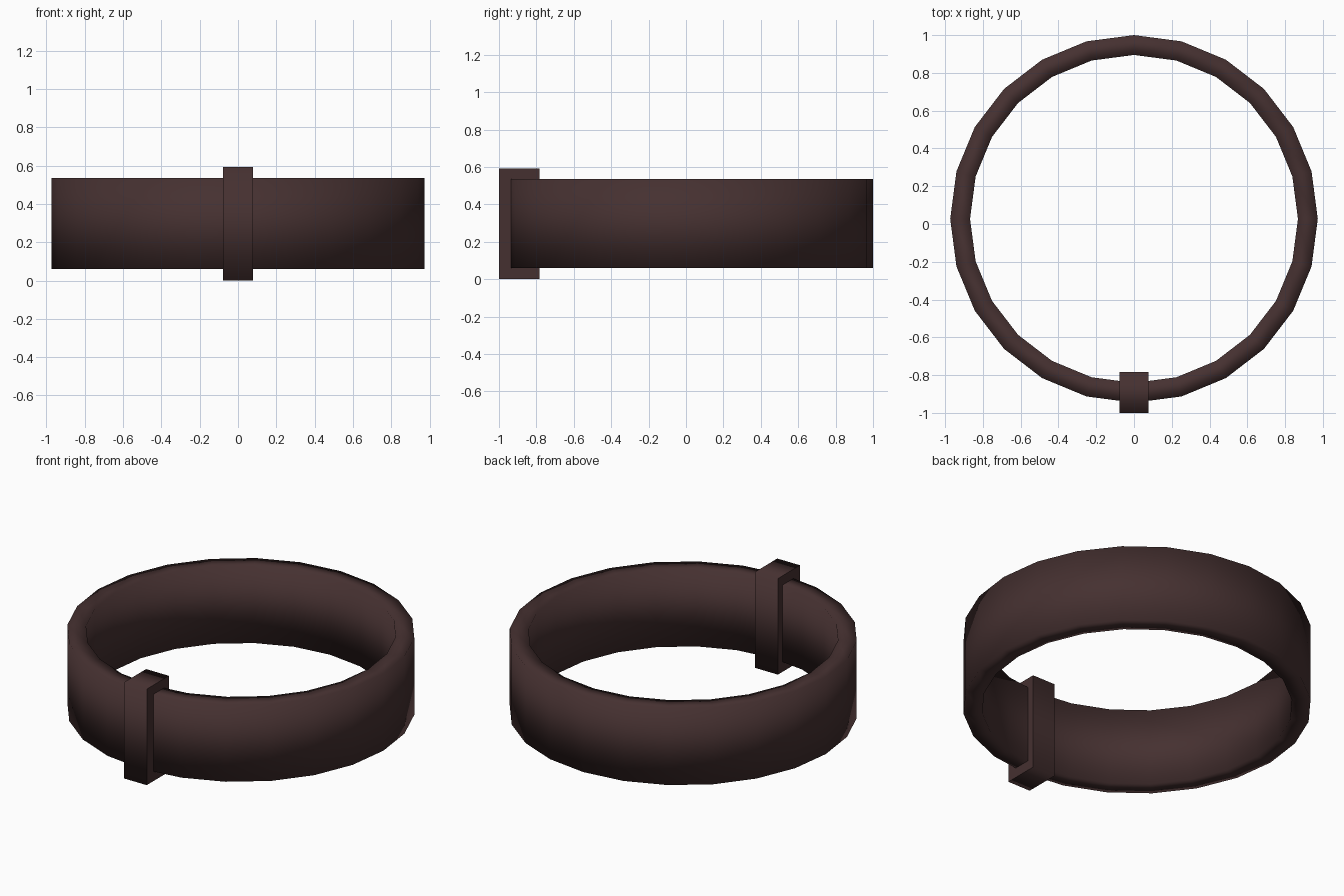
import bpy, bmesh, math

if "Cube" in bpy.data.objects:
    bpy.data.objects.remove(bpy.data.objects["Cube"])

mat = bpy.data.materials.new("dark brown")
mat.diffuse_color = (0.06, 0.03, 0.03, 1)
mat.use_nodes = True
mat.node_tree.nodes["Principled BSDF"].inputs["Base Color"].default_value = mat.diffuse_color


def add_object(name, bm):
    bmesh.ops.recalc_face_normals(bm, faces=bm.faces)
    for f in bm.faces:
        f.smooth = True
    mesh = bpy.data.meshes.new(name)
    bm.to_mesh(mesh)
    bm.free()
    mesh.materials.append(mat)
    obj = bpy.data.objects.new(name, mesh)
    bpy.context.collection.objects.link(obj)
    return obj


# Ring band: rectangular section turned around 24 sides
SIDES, CENTER_Y = 24, 0.027
section = [(0.973, 0.06), (0.973, 0.535), (0.868, 0.535), (0.868, 0.06)]
bm = bmesh.new()
rings = []
for i in range(SIDES):
    a = 2 * math.pi * i / SIDES
    rings.append([bm.verts.new((r * math.cos(a), CENTER_Y + r * math.sin(a), z)) for r, z in section])
for i in range(SIDES):
    p, q = rings[i], rings[(i + 1) % SIDES]
    for j in range(4):
        k = (j + 1) % 4
        bm.faces.new((p[j], q[j], q[k], p[k]))
for e in bm.edges:
    e.smooth = e.calc_face_angle(0) < math.radians(40)
add_object("ring_band", bm)

# Clasp: block wrapped around the front of the band, rounded shading around its loop
bm = bmesh.new()
bmesh.ops.create_cube(bm, size=1)
for v in bm.verts:
    v.co = (v.co.x * 0.155, -0.892 + v.co.y * 0.215, 0.296 + v.co.z * 0.592)
for f in bm.faces:
    f.normal_update()
for e in bm.edges:
    e.smooth = not any(abs(f.normal.x) > 0.9 for f in e.link_faces)
add_object("clasp", bm)
